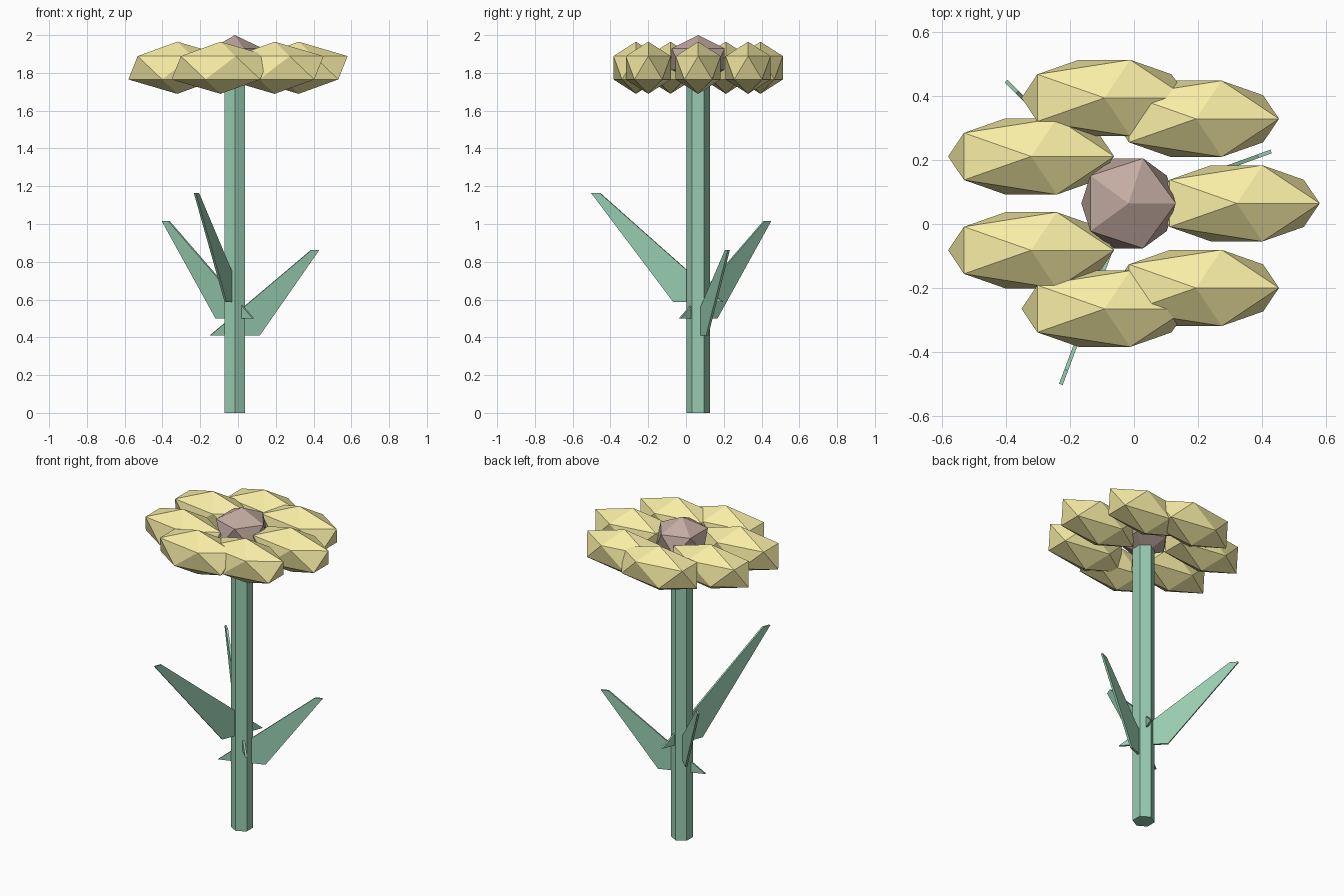
import bpy, bmesh
from math import cos, sin, pi, radians
from mathutils import Vector

if "Cube" in bpy.data.objects:
    bpy.data.objects.remove(bpy.data.objects["Cube"])

CX, CY = -0.017, 0.0645


def material(name, rgb):
    m = bpy.data.materials.new(name)
    m.diffuse_color = (*rgb, 1)
    m.use_nodes = True
    m.node_tree.nodes["Principled BSDF"].inputs["Base Color"].default_value = m.diffuse_color
    return m


GREEN = material("stem_green", (0.31, 0.60, 0.43))
YELLOW = material("petal_yellow", (0.94, 0.85, 0.38))
BROWN = material("centre_brown", (0.55, 0.41, 0.36))


def ico(name, loc, scale, mat):
    bpy.ops.mesh.primitive_ico_sphere_add(subdivisions=1, radius=1, location=loc)
    ob = bpy.context.object
    ob.name = name
    ob.scale = scale
    ob.data.materials.append(mat)


def leaf(name, angle, z0, z1, tip_in, tip_out, half_base=0.139, thick=0.012):
    # flat slanted trapezoid standing in a vertical plane through the stem
    a = radians(angle)
    out = Vector((cos(a), sin(a), 0))
    side = Vector((-sin(a), cos(a), 0))
    profile = [(-half_base, z0), (half_base, z0), (tip_out, z1), (tip_in, z1)]
    bm = bmesh.new()
    rings = []
    for t in (-thick / 2, thick / 2):
        rings.append([bm.verts.new(Vector((CX, CY, z)) + out * s + side * t)
                      for s, z in profile])
    lo, hi = rings
    bm.faces.new(lo)
    bm.faces.new(hi[::-1])
    for i in range(4):
        j = (i + 1) % 4
        bm.faces.new((lo[j], lo[i], hi[i], hi[j]))
    bmesh.ops.recalc_face_normals(bm, faces=bm.faces)
    me = bpy.data.meshes.new(name)
    bm.to_mesh(me)
    bm.free()
    me.materials.append(GREEN)
    bpy.context.collection.objects.link(bpy.data.objects.new(name, me))


# hexagonal stem
STEM_TOP = 1.81
bpy.ops.mesh.primitive_cylinder_add(vertices=6, radius=0.063, depth=STEM_TOP,
                                    location=(CX, CY, STEM_TOP / 2))
stem = bpy.context.object
stem.name = "stem"
stem.data.materials.append(GREEN)

# flower centre
ico("flower_centre", (CX, CY, 1.873), (0.165, 0.165, 0.127), BROWN)

# ring of seven petals, all stretched along x
for i in range(7):
    a = 2 * pi * i / 7
    ico(f"petal_{i + 1}", (CX + 0.338 * cos(a), CY + 0.338 * sin(a), 1.827),
        (0.29, 0.14, 0.138), YELLOW)

# three leaves
leaf("leaf_low", 20, 0.41, 0.862, 0.430, 0.474)
leaf("leaf_middle", 135, 0.50, 1.015, 0.492, 0.541)
leaf("leaf_high", 249.5, 0.587, 1.165, 0.556, 0.604)
